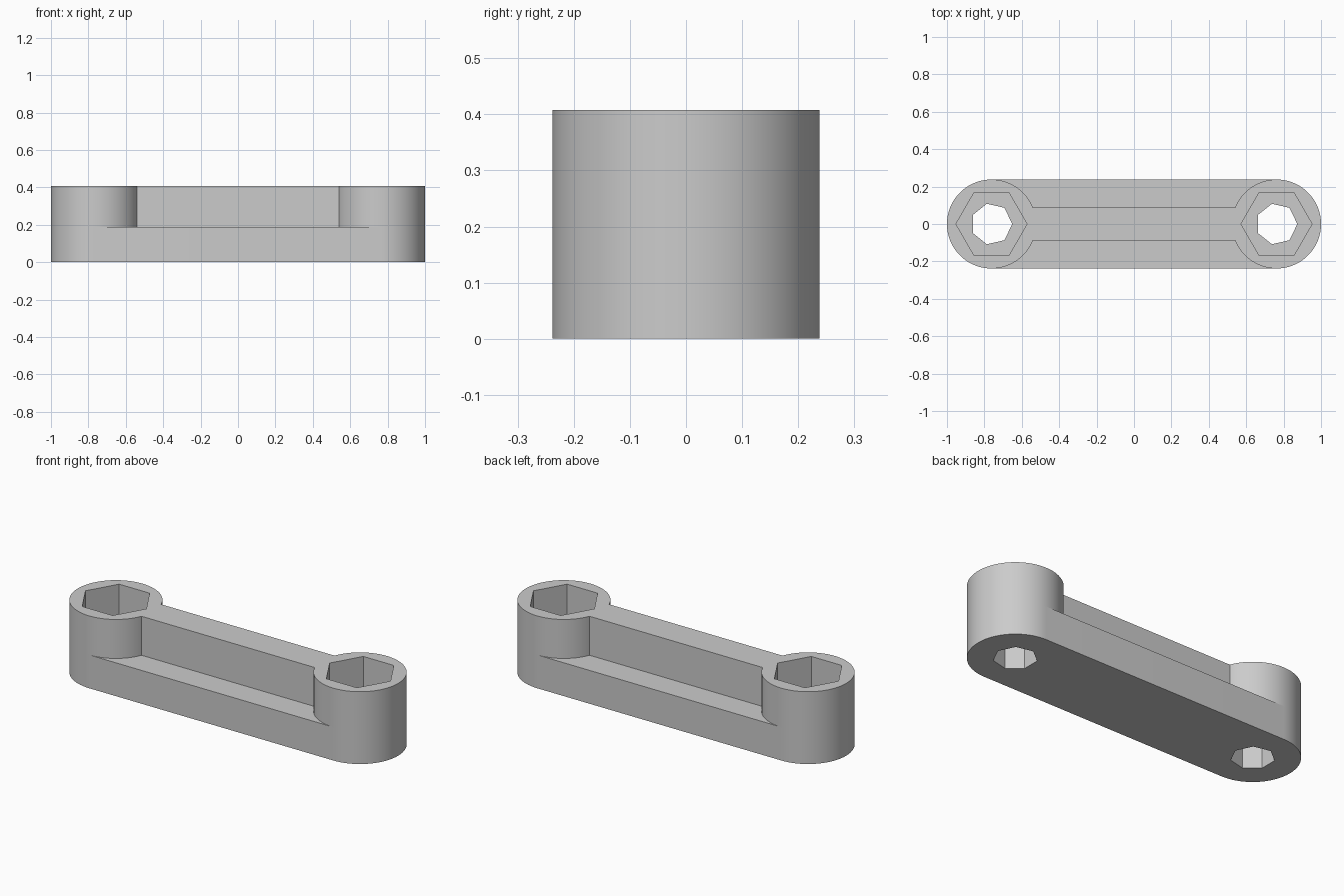
import bpy
import bmesh
from math import cos, sin, pi, radians

cube = bpy.data.objects.get("Cube")
if cube:
    bpy.data.objects.remove(cube, do_unlink=True)

END_X = 0.762      # centre of each rounded end
END_R = 0.238
BASE_Z = 0.188
TOP_Z = 0.408
HEX_R = 0.19
HOLE_R = 0.111
RIB_Y = 0.088

grey = bpy.data.materials.new("plain grey")
grey.use_nodes = True
grey.diffuse_color = (0.6, 0.6, 0.6, 1)
grey.node_tree.nodes["Principled BSDF"].inputs["Base Color"].default_value = (0.6, 0.6, 0.6, 1)


def ring(cx, radius, sides):
    """Regular polygon with one corner pointing along +x."""
    return [(cx + radius * cos(2 * pi * i / sides), radius * sin(2 * pi * i / sides))
            for i in range(sides)]


def half_ring(cx, radius, start, steps=48):
    return [(cx + radius * cos(start + pi * i / steps), radius * sin(start + pi * i / steps))
            for i in range(steps + 1)]


def plate(name, loops, z0, z1):
    """Extrude an outline (first loop) with holes (other loops) from z0 to z1."""
    bm = bmesh.new()
    for loop in loops:
        verts = [bm.verts.new((x, y, z0)) for x, y in loop]
        for a, b in zip(verts, verts[1:] + verts[:1]):
            bm.edges.new((a, b))
    bmesh.ops.triangle_fill(bm, use_beauty=True, edges=bm.edges[:])
    result = bmesh.ops.extrude_face_region(bm, geom=bm.faces[:], use_keep_orig=True)
    moved = [g for g in result["geom"] if isinstance(g, bmesh.types.BMVert)]
    bmesh.ops.translate(bm, verts=moved, vec=(0, 0, z1 - z0))
    bmesh.ops.recalc_face_normals(bm, faces=bm.faces[:])
    mesh = bpy.data.meshes.new(name)
    bm.to_mesh(mesh)
    bm.free()
    mesh.materials.append(grey)
    obj = bpy.data.objects.new(name, mesh)
    bpy.context.collection.objects.link(obj)
    bpy.ops.object.select_all(action="DESELECT")
    obj.select_set(True)
    bpy.context.view_layer.objects.active = obj
    bpy.ops.object.shade_smooth_by_angle(angle=radians(30))
    return obj


# Base bar with rounded ends and two seven-sided bolt holes
outline = half_ring(END_X, END_R, -pi / 2) + half_ring(-END_X, END_R, pi / 2)
plate("base_bar", [outline, ring(-END_X, HOLE_R, 7), ring(END_X, HOLE_R, 7)], 0, BASE_Z)

# Round bosses with hexagonal nut pockets
for side, x in (("left", END_X), ("right", -END_X)):
    plate(side + "_boss", [ring(x, END_R, 96), ring(x, HEX_R, 6)], BASE_Z, TOP_Z)

# Stiffening rib, its ends just inside the boss walls
rib_x = END_X - (END_R ** 2 - RIB_Y ** 2) ** 0.5 + 0.006
plate("centre_rib", [[(-rib_x, -RIB_Y), (rib_x, -RIB_Y), (rib_x, RIB_Y), (-rib_x, RIB_Y)]],
      BASE_Z, TOP_Z)
